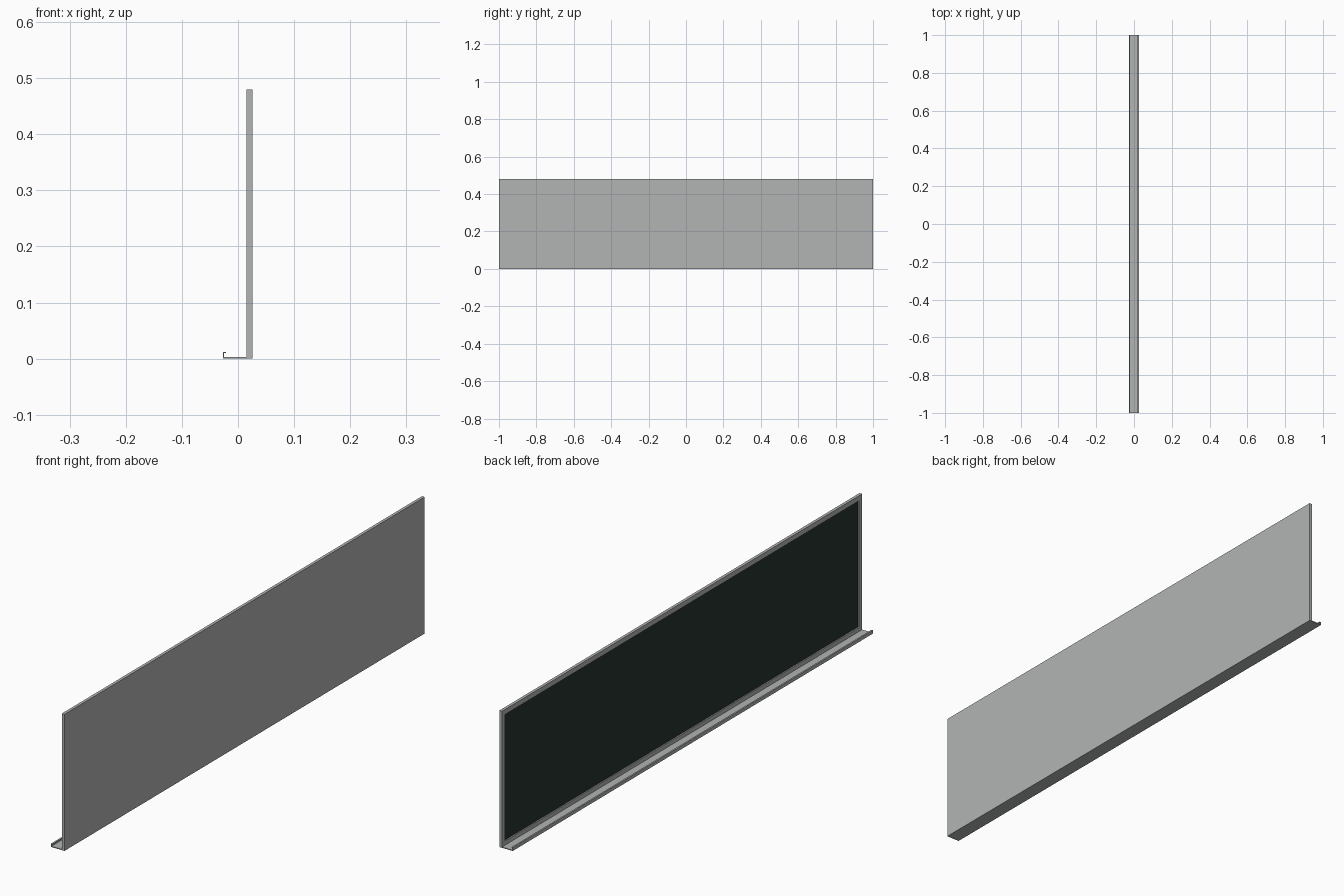
import bpy, bmesh

if "Cube" in bpy.data.objects:
    bpy.data.objects.remove(bpy.data.objects["Cube"])

def material(name, col):
    m = bpy.data.materials.new(name)
    m.diffuse_color = (*col, 1)
    m.use_nodes = True
    m.node_tree.nodes["Principled BSDF"].inputs["Base Color"].default_value = m.diffuse_color
    return m

metal = material("grey_metal", (0.44, 0.46, 0.45))
green = material("board_green", (0.018, 0.034, 0.026))

def new_object(name, bm, mat):
    bmesh.ops.recalc_face_normals(bm, faces=bm.faces)
    me = bpy.data.meshes.new(name)
    bm.to_mesh(me)
    bm.free()
    me.materials.append(mat)
    ob = bpy.data.objects.new(name, me)
    bpy.context.collection.objects.link(ob)
    return ob

X0, X1, H, B, R = 0.015, 0.0255, 0.48, 0.025, 0.004

# frame and backing: slab with a recessed, inset writing face on -x
bm = bmesh.new()
bmesh.ops.create_cube(bm, size=1)
for v in bm.verts:
    v.co = ((X0 + X1) / 2 + v.co.x * (X1 - X0), v.co.y * 2, (v.co.z + 0.5) * H)
bm.normal_update()
face = min(bm.faces, key=lambda f: f.calc_center_median().x)
bmesh.ops.inset_region(bm, faces=[face], thickness=B)
bmesh.ops.inset_region(bm, faces=[face], thickness=0.0005, depth=-R)
face.material_index = 1
board = new_object("board_and_frame", bm, metal)
board.data.materials.append(green)

# chalk tray: thin hooked profile extruded along y
profile = [(X0, 0), (-0.0265, 0), (-0.0265, 0.012), (-0.021, 0.012),
           (-0.021, 0.0105), (-0.025, 0.0105), (-0.025, 0.003), (X0, 0.003)]
bm = bmesh.new()
f = bm.faces.new([bm.verts.new((x, -1, z)) for x, z in profile])
r = bmesh.ops.extrude_face_region(bm, geom=[f])
bmesh.ops.translate(bm, vec=(0, 2, 0),
                    verts=[e for e in r["geom"] if isinstance(e, bmesh.types.BMVert)])
new_object("chalk_tray", bm, metal)
